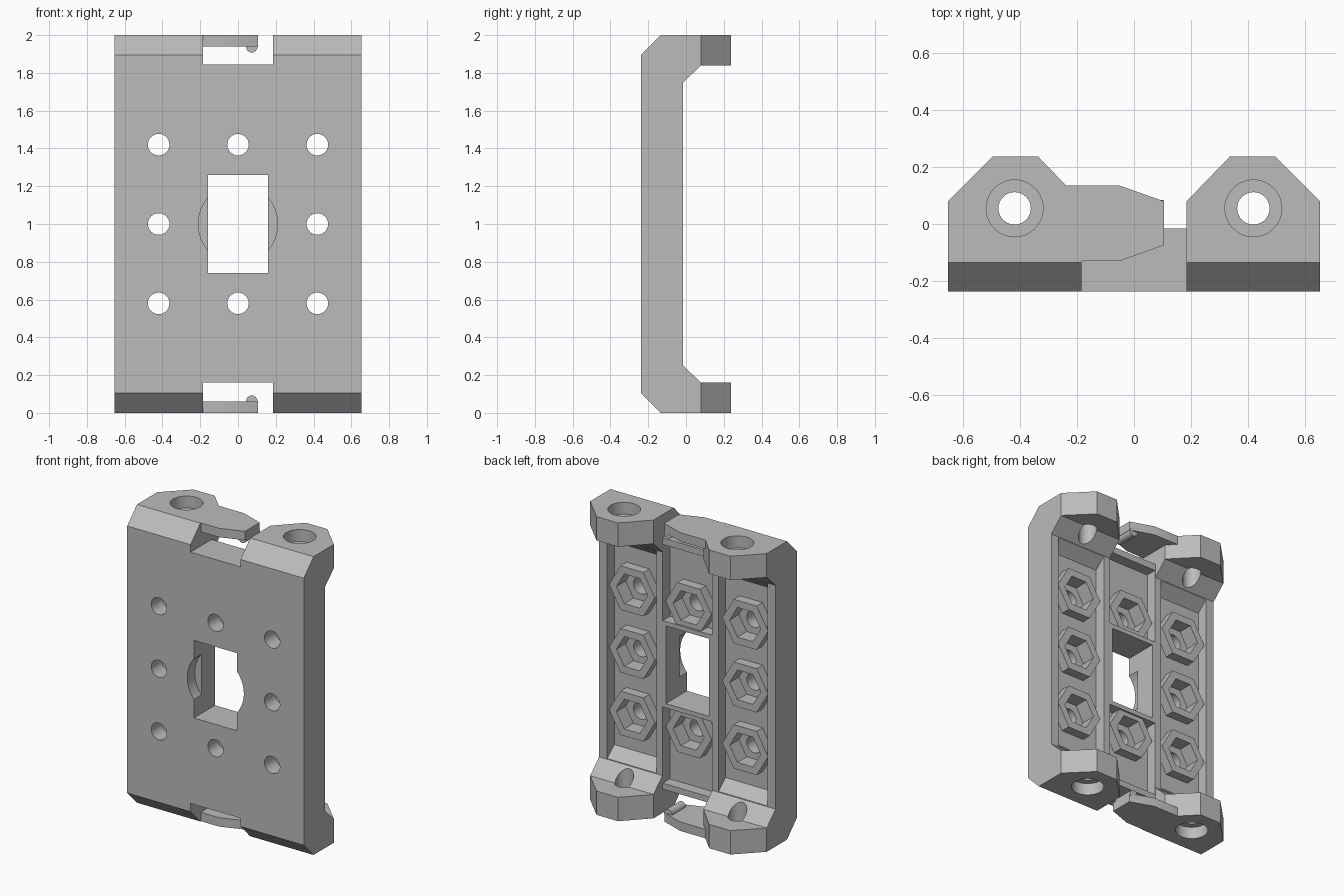
import bpy, bmesh, math

if "Cube" in bpy.data.objects:
    bpy.data.objects.remove(bpy.data.objects["Cube"], do_unlink=True)

grey = bpy.data.materials.new("plain grey")
grey.use_nodes = True
grey.diffuse_color = (0.5, 0.5, 0.5, 1)
grey.node_tree.nodes["Principled BSDF"].inputs["Base Color"].default_value = (0.5, 0.5, 0.5, 1)


def prism(name, pts, axis, lo, hi):
    """Extrude a 2D outline along the given axis from lo to hi."""
    place = {"x": lambda a, b, t: (t, a, b),
             "y": lambda a, b, t: (a, t, b),
             "z": lambda a, b, t: (a, b, t)}[axis]
    bm = bmesh.new()
    ends = [[bm.verts.new(place(a, b, t)) for a, b in pts] for t in (lo, hi)]
    for ring in ends:
        bm.faces.new(ring)
    n = len(pts)
    for i in range(n):
        j = (i + 1) % n
        bm.faces.new((ends[0][i], ends[0][j], ends[1][j], ends[1][i]))
    bmesh.ops.recalc_face_normals(bm, faces=bm.faces)
    mesh = bpy.data.meshes.new(name)
    bm.to_mesh(mesh)
    bm.free()
    mesh.materials.append(grey)
    obj = bpy.data.objects.new(name, mesh)
    bpy.context.collection.objects.link(obj)
    return obj


def ring(cx, cy, r, n=40):
    return [(cx + r * math.cos(math.tau * i / n), cy + r * math.sin(math.tau * i / n))
            for i in range(n)]


def rect(x0, x1, z0, z1):
    return [(x0, z0), (x1, z0), (x1, z1), (x0, z1)]


def combine(target, tool, operation):
    """Apply a boolean and discard the tool."""
    mod = target.modifiers.new("join", "BOOLEAN")
    mod.operation, mod.solver, mod.object = operation, "EXACT", tool
    bpy.context.view_layer.objects.active = target
    bpy.ops.object.modifier_apply(modifier=mod.name)
    bpy.data.objects.remove(tool, do_unlink=True)


def cut(pts, axis, lo, hi):
    combine(bracket, prism("cutter", pts, axis, lo, hi), "DIFFERENCE")


def add(pts, axis, lo, hi):
    combine(bracket, prism("addition", pts, axis, lo, hi), "UNION")


FRONT, BACK, FLOOR = -0.238, -0.015, -0.09

# Bracket body: side profile crossed with the outline seen from above
lower = [(BACK, 0.25), (0.08, 0.16), (0.238, 0.16), (0.238, 0), (-0.135, 0), (FRONT, 0.105)]
side = lower + [(y, 2 - z) for y, z in reversed(lower)]
bracket = prism("mounting_bracket", side, "x", -0.655, 0.655)
half = [(0.655, -0.3), (0.655, 0.08), (0.495, 0.24), (0.34, 0.24), (0.185, 0.08), (0.185, BACK)]
outline = half + [(-x, y) for x, y in reversed(half)]
combine(bracket, prism("outline", outline, "z", -0.1, 2.1), "INTERSECT")

# Notches between the lugs
for z0, z1 in ((-0.1, 0.16), (1.845, 2.1)):
    cut(rect(-0.185, 0.185, z0, z1), "y", -0.4, 0.4)

# Back pockets: two outer columns with sloped ends, two middle slots
pocket = [(FLOOR, 0.32), (BACK, 0.255), (0.02, 0.255)]
pocket += [(y, 2 - z) for y, z in reversed(pocket)]
for x0, x1 in ((-0.595, -0.231), (0.231, 0.595)):
    cut(pocket, "x", x0, x1)
for z0, z1 in ((0.2, 0.71), (1.29, 1.8)):
    cut(rect(-0.183, 0.183, z0, z1), "y", FLOOR, 0.02)

# Hexagonal nut holders with through holes
spots = [(x, z) for x in (-0.42, 0, 0.42) for z in (0.58, 1, 1.42) if (x, z) != (0, 1)]
for x, z in spots:
    add(ring(x, z, 0.17, 6), "y", FLOOR - 0.02, -0.027)
for x, z in spots:
    cut(ring(x, z, 0.115, 6), "y", -0.125, 0.05)
    cut(ring(x, z, 0.057), "y", -0.3, -0.1)

# Central window with a shallow round recess at the front
cut(rect(-0.16, 0.16, 0.74, 1.26), "y", -0.3, 0.05)
cut(ring(0, 1, 0.21, 64), "y", -0.3, -0.158)

# Latch tongues, each with a rounded bump on its inner face
tongue = [(-0.3, 0.135), (-0.05, 0.135), (0.105, 0.08),
          (0.105, -0.075), (-0.05, -0.13), (-0.3, -0.13)]
for z0, z1, bump in ((0, 0.06, 0.062), (1.94, 2, 1.938)):
    add(tongue, "z", z0, z1)
    add(ring(0.073, bump, 0.03, 24), "y", -0.06, 0.085)

# Lug screw holes, counterbored from the outer ends
for x in (-0.42, 0.42):
    cut(ring(x, 0.055, 0.057), "z", -0.1, 2.1)
    for z0, z1 in ((-0.1, 0.08), (1.92, 2.1)):
        cut(ring(x, 0.055, 0.1), "z", z0, z1)

# Smooth round walls, keep the edges crisp
bpy.ops.object.select_all(action="DESELECT")
bracket.select_set(True)
bpy.context.view_layer.objects.active = bracket
bpy.ops.object.shade_smooth_by_angle(angle=math.radians(20))
